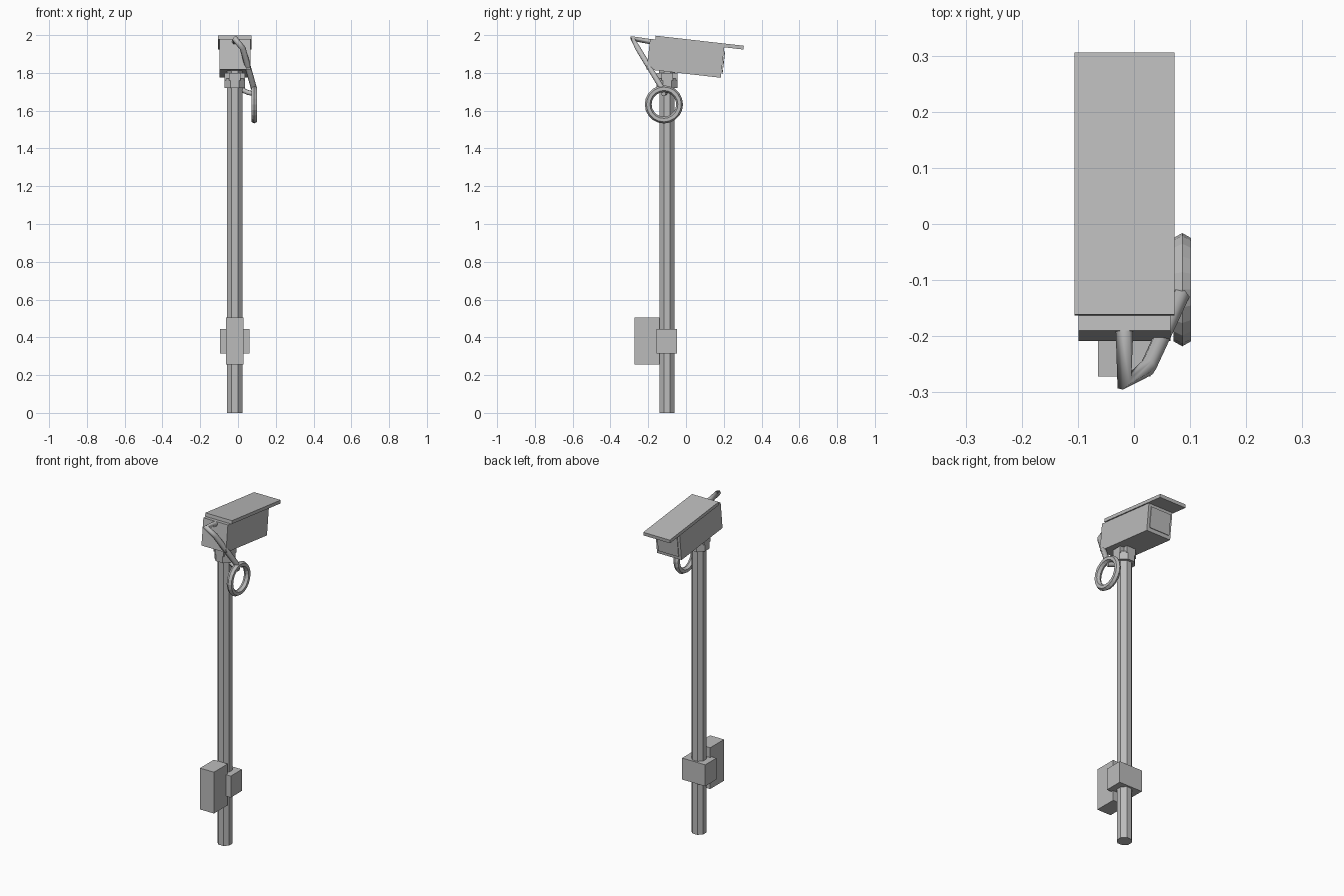
import bpy
import math
from mathutils import Matrix, Vector

default = bpy.data.objects.get("Cube")
if default:
    bpy.data.objects.remove(default, do_unlink=True)

# Single flat material
grey = bpy.data.materials.new("plain_grey")
grey.use_nodes = True
COLOUR = (0.5, 0.5, 0.5, 1)
grey.diffuse_color = COLOUR
grey.node_tree.nodes["Principled BSDF"].inputs["Base Color"].default_value = COLOUR

PX, PY = -0.017, -0.1          # pole axis
TILT = (Matrix.Translation((PX, -0.19, 1.98))
        @ Matrix.Rotation(math.radians(-6.5), 4, 'X'))


def finish(name):
    obj = bpy.context.object
    obj.name = name
    obj.data.materials.append(grey)
    return obj


def box(name, low, high, frame=Matrix()):
    low, high = Vector(low), Vector(high)
    bpy.ops.mesh.primitive_cube_add(size=1)
    obj = finish(name)
    obj.data.transform(frame @ Matrix.Translation((low + high) / 2)
                       @ Matrix.Diagonal((*(high - low), 1)))
    return obj


def octagon(name, half_width, z0, z1):
    bpy.ops.mesh.primitive_cylinder_add(
        vertices=8, radius=half_width / math.cos(math.pi / 8), depth=z1 - z0,
        location=(PX, PY, (z0 + z1) / 2), rotation=(0, 0, math.pi / 8))
    return finish(name)


def cable(name, points, radius):
    curve = bpy.data.curves.new(name, 'CURVE')
    curve.dimensions = '3D'
    curve.bevel_depth = radius
    curve.bevel_resolution = 1
    curve.use_fill_caps = True
    spline = curve.splines.new('POLY')
    spline.points.add(len(points) - 1)
    for point, co in zip(spline.points, points):
        point.co = (*co, 1)
    obj = bpy.data.objects.new(name, curve)
    bpy.context.collection.objects.link(obj)
    bpy.ops.object.select_all(action='DESELECT')
    obj.select_set(True)
    bpy.context.view_layer.objects.active = obj
    bpy.ops.object.convert(target='MESH')
    bpy.context.object.data.materials.clear()
    return finish(name)


# Pole and its mounting collar
octagon("pole", 0.04, 0, 1.76)
octagon("collar", 0.055, 1.72, 1.77)
octagon("mount_neck", 0.042, 1.75, 1.85)
box("collar_plate_x", (PX - 0.055, PY - 0.03, 1.76), (PX + 0.055, PY + 0.03, 1.8))
box("collar_plate_y", (PX - 0.03, PY - 0.055, 1.76), (PX + 0.03, PY + 0.055, 1.8))

# Equipment boxes low on the pole
box("control_box", (-0.064, -0.272, 0.255), (0.029, -0.14, 0.505))
box("junction_box", (-0.095, -0.155, 0.315), (0.06, -0.048, 0.445))

# Tilted camera housing, sun shield and window end
box("housing", (-0.082, 0, -0.162), (0.082, 0.395, 0), TILT)
box("sun_shield", (-0.089, 0.027, 0), (0.089, 0.497, 0.02), TILT)
bezel = box("window_bezel", (-0.076, 0.39, -0.15), (0.076, 0.41, -0.01), TILT)
box_cut = 0.008
window = max(bezel.data.polygons, key=lambda f: f.normal.y)
window.select = True
for face in bezel.data.polygons:
    face.select = face.index == window.index
bpy.ops.object.mode_set(mode='EDIT')
bpy.ops.mesh.select_mode(type='FACE')
bpy.ops.mesh.inset(thickness=box_cut, depth=0)
bpy.ops.mesh.inset(thickness=0.001, depth=-box_cut)
bpy.ops.object.mode_set(mode='OBJECT')

# Cable from the housing, down to a coil, then into the pole
cable("cable_lead", [(PX, -0.18, 1.964), (PX, -0.283, 1.981),
                     (0.025, -0.255, 1.93), (0.085, -0.125, 1.715)], 0.016)
cable("cable_return", [(0.085, -0.12, 1.69), (0.055, -0.11, 1.695),
                       (0.0, -0.1, 1.72)], 0.014)
bpy.ops.mesh.primitive_torus_add(
    major_segments=20, minor_segments=6, major_radius=0.083, minor_radius=0.018,
    location=(0.086, -0.117, 1.633), rotation=(0, math.pi / 2, 0))
finish("cable_coil")
